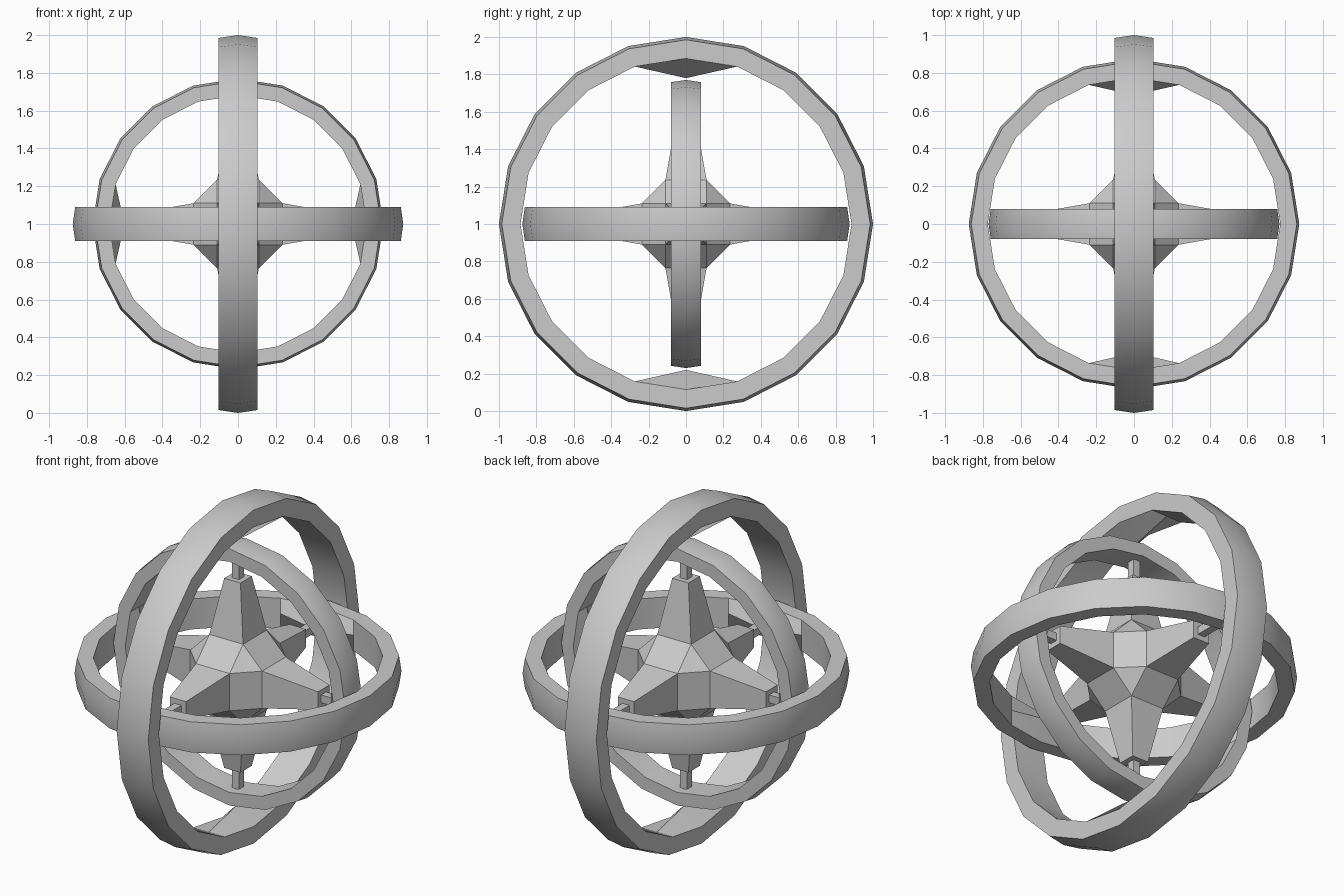
import bpy, bmesh
from math import sin, cos, pi
from mathutils import Vector
from itertools import product

if "Cube" in bpy.data.objects:
    bpy.data.objects.remove(bpy.data.objects["Cube"])

CENTRE = Vector((0, 0, 1))
UNIT = [Vector((1, 0, 0)), Vector((0, 1, 0)), Vector((0, 0, 1))]


def finish(bm, name, smooth=False):
    bmesh.ops.recalc_face_normals(bm, faces=bm.faces)
    me = bpy.data.meshes.new(name)
    bm.to_mesh(me)
    bm.free()
    ob = bpy.data.objects.new(name, me)
    ob.location = CENTRE
    bpy.context.collection.objects.link(ob)
    if smooth:
        bpy.ops.object.select_all(action='DESELECT')
        ob.select_set(True)
        bpy.context.view_layer.objects.active = ob
        bpy.ops.object.shade_smooth_by_angle(angle=pi / 6)
    return ob


def ring(name, axis, bearing, s, sides=20):
    """Crowned ring around axis; inner surface peaks inward at both ends of bearing."""
    a, u = UNIT[axis], UNIT[bearing]
    v = a.cross(u)
    profile = [(-.103, .985), (0, 1), (.103, .985), (.103, .885), (0, .885), (-.103, .885)]
    bm = bmesh.new()
    loops = []
    for i in range(sides):
        t = 2 * pi * i / sides
        loop = []
        for k, (w, r) in enumerate(profile):
            if k == 4 and i % (sides // 2) == 0:
                r = .78  # bearing peak
            loop.append(bm.verts.new((a * w + (u * cos(t) + v * sin(t)) * r) * s))
        loops.append(loop)
    n = len(profile)
    for i in range(sides):
        p, q = loops[i], loops[(i + 1) % sides]
        for k in range(n):
            bm.faces.new((p[k], p[(k + 1) % n], q[(k + 1) % n], q[k]))
    finish(bm, name, True)


# Three nested rings
ring("outer_ring", 0, 2, 1.0)
ring("middle_ring", 2, 1, .875)
ring("inner_ring", 1, 0, .77)

# Six-armed star: faceted core, each axis face drawn out to a tapered arm
bm = bmesh.new()
B, H, TIP, TIP_H = .235, .11, .56, .053
for axis in range(3):
    for sg in product((-1, 1), repeat=3):
        bm.verts.new([sg[i] * (B if i == axis else H) for i in range(3)])
bmesh.ops.convex_hull(bm, input=bm.verts[:])
bmesh.ops.dissolve_limit(bm, angle_limit=.05, verts=bm.verts[:], edges=bm.edges[:])
bmesh.ops.recalc_face_normals(bm, faces=bm.faces)
ends = [f for f in bm.faces if max(abs(c) for c in f.normal) > .99]
walls = []
for f in ends:
    n = f.normal.copy()
    new = bmesh.ops.extrude_discrete_faces(bm, faces=[f])['faces'][0]
    for vert in new.verts:
        vert.co = n * TIP + (vert.co - n * vert.co.dot(n)) * (TIP_H / H)
finish(bm, "star_core")

# Square pivot pins joining the arm tips to the rings
for axis, reach, label in ((0, .66, "side"), (1, .74, "front_back"), (2, .72, "vertical")):
    for sign in (-1, 1):
        bm = bmesh.new()
        bmesh.ops.create_cube(bm, size=1)
        for vert in bm.verts:
            d = [c * .046 for c in vert.co]
            d[axis] = sign * (.53 if vert.co[axis] * sign < 0 else reach)
            vert.co = d
        finish(bm, f"{label}_pin_{'a' if sign < 0 else 'b'}")
